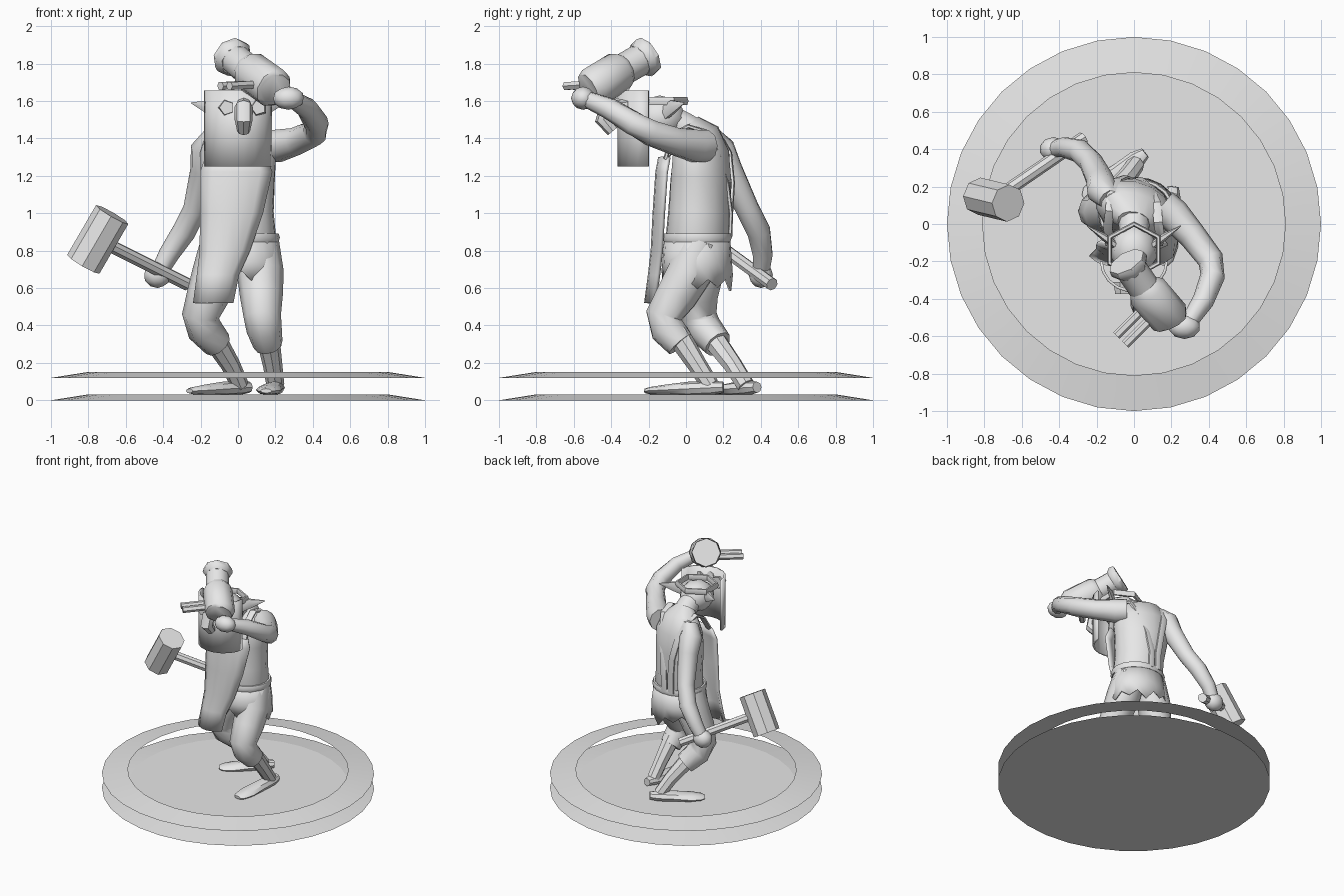
import bpy, bmesh, math, random
from mathutils import Vector

random.seed(4)
if bpy.data.objects.get("Cube"):
    bpy.data.objects.remove(bpy.data.objects["Cube"])

X, Y, Z = Vector((1, 0, 0)), Vector((0, 1, 0)), Vector((0, 0, 1))

grey = bpy.data.materials.new("plain_grey")
grey.use_nodes = True
grey.diffuse_color = (0.8, 0.8, 0.8, 1)
grey.node_tree.nodes["Principled BSDF"].inputs["Base Color"].default_value = (0.8, 0.8, 0.8, 1)


def finish(name, bm, angle=40):
    bmesh.ops.recalc_face_normals(bm, faces=bm.faces)
    mesh = bpy.data.meshes.new(name)
    bm.to_mesh(mesh)
    bm.free()
    mesh.materials.append(grey)
    mesh.shade_smooth()
    mesh.set_sharp_from_angle(angle=math.radians(angle))
    obj = bpy.data.objects.new(name, mesh)
    bpy.context.collection.objects.link(obj)
    return obj


def loft(name, path, radii, sides=10, ref=Y, caps=True, closed=False, angle=40):
    """Sweep elliptical sections along a path."""
    bm = bmesh.new()
    pts = [Vector(p) for p in path]
    n = len(pts)
    if not isinstance(radii, list):
        radii = [radii] * n
    rings = []
    for i, p in enumerate(pts):
        if closed:
            t = pts[(i + 1) % n] - pts[i - 1]
        else:
            t = pts[min(i + 1, n - 1)] - pts[max(i - 1, 0)]
        t.normalize()
        u = t.cross(ref).normalized()
        v = u.cross(t)
        a, b = radii[i] if isinstance(radii[i], tuple) else (radii[i], radii[i])
        rings.append([bm.verts.new(p + u * a * math.cos(k * math.tau / sides)
                                   + v * b * math.sin(k * math.tau / sides))
                      for k in range(sides)])
    for i in range(n if closed else n - 1):
        r, s = rings[i], rings[(i + 1) % n]
        for k in range(sides):
            j = (k + 1) % sides
            bm.faces.new((r[k], r[j], s[j], s[k]))
    if caps and not closed:
        bm.faces.new(rings[0])
        bm.faces.new(rings[-1])
    return finish(name, bm, angle)


def sheet(name, rows, thickness, wrap=False):
    """Skin rows of points and give the cloth or plate a thickness."""
    bm = bmesh.new()
    grid = [[bm.verts.new(p) for p in row] for row in rows]
    for r, s in zip(grid, grid[1:]):
        count = len(r)
        for k in range(count if wrap else count - 1):
            j = (k + 1) % count
            bm.faces.new((r[k], r[j], s[j], s[k]))
    obj = finish(name, bm)
    mod = obj.modifiers.new("thickness", "SOLIDIFY")
    mod.thickness = thickness
    mod.offset = 0
    return obj


def ball(name, centre, size, sub=2):
    bm = bmesh.new()
    bmesh.ops.create_icosphere(bm, subdivisions=sub, radius=1)
    for v in bm.verts:
        v.co = Vector(centre) + Vector(a * b for a, b in zip(v.co, size))
    return finish(name, bm, 60)


def ellipse(cx, cy, z, rx, ry, count, start=0.0):
    return [(cx + rx * math.cos(start + k * math.tau / count),
             cy + ry * math.sin(start + k * math.tau / count), z) for k in range(count)]


# Round stand: sloped disc with a separate sloped band floating above it
loft("base_disc", [(0, 0, 0), (0, 0, 0.03)], [1, 0.81], 32, angle=5)
loft("base_band", [(0, 0, 0.12), (0, 0, 0.15)], [1, 0.81], 32, caps=False, angle=30)

# Torso, twisted a little at the shoulders
loft("torso",
     [(0, 0.07, 0.7), (0.02, 0.06, 0.85), (0.01, 0.07, 1.0), (0, 0.08, 1.18),
      (0, 0.08, 1.32), (0, 0.06, 1.41), (0, 0.01, 1.47)],
     [(0.16, 0.13), (0.19, 0.17), (0.185, 0.165), (0.205, 0.16), (0.215, 0.145),
      (0.18, 0.115), (0.09, 0.07)], 14, ref=Vector((0.35, 1, 0)))
loft("neck", [(0, 0.06, 1.4), (0, -0.02, 1.47), (0, -0.12, 1.52)], [0.1, 0.08, 0.08], ref=Z)

# Head, ears and head strap
ball("head", (0, -0.14, 1.51), (0.125, 0.14, 0.12))
for side, label in ((1, "left"), (-1, "right")):
    loft(label + "_ear", [(side * 0.09, -0.12, 1.53), (side * 0.16, -0.07, 1.57),
                          (side * 0.25, -0.01, 1.59)],
         [(0.02, 0.04), (0.02, 0.04), 0.003], 6, ref=Z)
loft("head_strap", ellipse(0, -0.14, 1.6, 0.15, 0.14, 6, math.pi / 6),
     (0.014, 0.024), 6, ref=Z, closed=True)

# Curved face mask with lenses and a hooked nose
arc = [math.radians(a) for a in range(-90, 91, 20)]
sheet("face_mask", [[(0.175 * math.sin(a), -0.2 - 0.16 * math.cos(a), z) for a in arc]
                    for z in (1.25, 1.45, 1.655)], 0.015)
for x in (-0.06, 0.11):
    loft("mask_lens", [(x, -0.31, 1.565), (x, -0.375, 1.565)], [0.05, 0.04], 5, ref=Z)
loft("mask_nose", [(0.03, -0.34, 1.58), (0.03, -0.42, 1.565), (0.03, -0.44, 1.5),
                   (0.03, -0.39, 1.44)],
     [0.04, 0.05, 0.048, 0.035], 8, ref=X)

# Raised left arm
loft("left_arm",
     [(0.15, 0.1, 1.36), (0.21, 0.05, 1.36), (0.31, -0.06, 1.385), (0.41, -0.19, 1.43),
      (0.42, -0.28, 1.48), (0.37, -0.41, 1.56), (0.29, -0.53, 1.61)],
     [0.09, 0.09, 0.075, 0.07, 0.066, 0.058, 0.045], ref=Z)
ball("left_fist", (0.27, -0.55, 1.615), (0.085, 0.065, 0.062))

# Lowered right arm
loft("right_arm",
     [(-0.13, 0.13, 1.41), (-0.17, 0.18, 1.34), (-0.18, 0.23, 1.23), (-0.23, 0.33, 1.02),
      (-0.29, 0.39, 0.9), (-0.37, 0.41, 0.78), (-0.43, 0.4, 0.67)],
     [0.06, 0.085, 0.075, 0.064, 0.064, 0.055, 0.045])
ball("right_fist", (-0.43, 0.4, 0.67), (0.075, 0.065, 0.07))

# Hammer
loft("hammer_handle", [(-0.27, 0.46, 0.62), (-0.75, 0.13, 0.86)], 0.035, 8, ref=Z)
middle, axis = Vector((-0.75, 0.13, 0.86)), Vector((0.5, -0.12, 0.86)).normalized()
loft("hammer_head", [middle - axis * 0.155, middle + axis * 0.155], 0.1, 8)

# Raised lamp-like tool: body, neck, flared cap and two prongs
loft("tool_body", [(0.2, -0.52, 1.66), (0.19, -0.5, 1.67), (0.07, -0.36, 1.755),
                   (0.05, -0.33, 1.77)], [0.09, 0.11, 0.11, 0.085], 10, ref=Z)
loft("tool_neck", [(0.06, -0.35, 1.76), (-0.03, -0.22, 1.835)], 0.085, 10, ref=Z)
loft("tool_cap", [(-0.01, -0.25, 1.815), (-0.025, -0.225, 1.83), (-0.04, -0.2, 1.845)],
     [0.088, 0.11, 0.105], 8, ref=Z)
for s in (-0.024, 0.024):
    loft("tool_prong", [(0.1 + s, -0.45 - s, 1.69), (-0.07 + s, -0.62 - s, 1.68)],
         0.024, 6, ref=Z)

# Legs: baggy trouser, bare shin and foot for each side
limbs = {
    "left": ([(0.1, 0.07, 0.84), (0.12, 0.02, 0.68), (0.125, -0.05, 0.56), (0.13, -0.12, 0.45),
              (0.14, -0.1, 0.38), (0.16, -0.03, 0.3)],
             [(0.155, -0.05, 0.36), (0.185, 0.06, 0.19), (0.2, 0.13, 0.08)],
             (0.21, 0.2), (0.15, -0.22)),
    "right": ([(-0.08, 0.08, 0.84), (-0.12, 0.08, 0.68), (-0.16, 0.06, 0.56), (-0.2, 0.07, 0.45),
               (-0.18, 0.1, 0.38), (-0.11, 0.17, 0.3)],
              [(-0.14, 0.13, 0.35), (-0.04, 0.25, 0.19), (0.01, 0.32, 0.08)],
              (0.06, 0.38), (-0.26, 0.13)),
}
for label, (trouser, shin, heel, toe) in limbs.items():
    loft(label + "_trouser", trouser, [0.12, 0.125, 0.115, 0.1, 0.095, 0.08])
    loft(label + "_shin", shin, [0.065, 0.052, 0.048], 8)
    heel, toe = Vector((*heel, 0.07)), Vector((*toe, 0.05))
    sole = [heel.lerp(toe, f) for f in (0, 0.15, 0.45, 0.75, 0.93, 1)]
    loft(label + "_foot", sole, [(0.03, 0.03), (0.05, 0.038), (0.055, 0.038), (0.07, 0.028),
                                 (0.055, 0.02), (0.03, 0.012)], 8, ref=Z)

# Ragged skirt and belt
hem = [(x, y, 0.58 + random.uniform(0, 0.06) + 0.06 * (k % 2))
       for k, (x, y, z) in enumerate(ellipse(0.015, 0.06, 0, 0.215, 0.185, 20))]
sheet("ragged_skirt", [ellipse(0.015, 0.06, 0.87, 0.19, 0.17, 20),
                       ellipse(0.015, 0.06, 0.74, 0.21, 0.18, 20), hem], 0.012, wrap=True)
loft("belt", ellipse(0.015, 0.06, 0.87, 0.195, 0.173, 18), (0.014, 0.026), 6, ref=Z, closed=True)

# Long apron hanging in front and drifting to one side
cuts = [(1.3, -0.14, -0.17, 0.15), (1.22, -0.155, -0.2, 0.18), (1.0, -0.17, -0.2, 0.13),
        (0.8, -0.18, -0.2, 0.06), (0.67, -0.195, -0.215, 0.0), (0.52, -0.215, -0.235, -0.03)]
sheet("apron", [[(a + (b - a) * k / 6, y + 0.05 * (k / 3 - 1) ** 2, z) for k in range(7)]
                for z, y, a, b in cuts], 0.018)

# Shoulder straps running from the apron over to the back of the belt
for side, label in ((1, "left"), (-1, "right")):
    shift = -0.03 * side
    loft(label + "_strap",
         [(side * 0.13, -0.11, 1.29), (side * 0.14, -0.04 + shift, 1.42),
          (side * 0.13, 0.04 + shift, 1.465), (side * 0.12, 0.14 + shift, 1.435),
          (side * 0.09, 0.205 + shift, 1.32), (side * 0.05, 0.235 + shift / 2, 1.16),
          (side * 0.03, 0.24, 1.0), (side * 0.03, 0.235, 0.87)],
         (0.012, 0.028), 6, ref=X)
